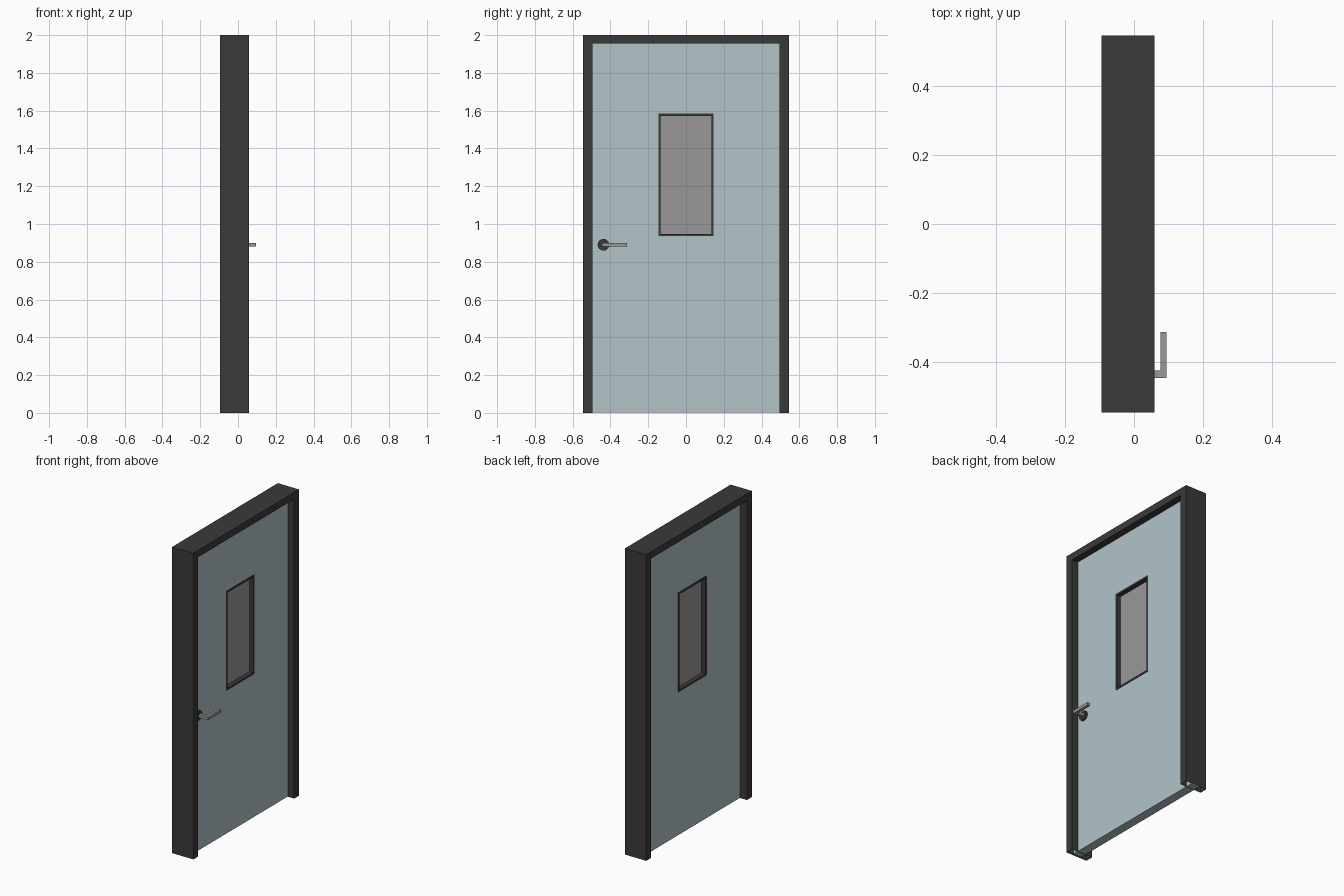
import bpy, bmesh, math
from mathutils import Matrix

if "Cube" in bpy.data.objects:
    bpy.data.objects.remove(bpy.data.objects["Cube"])


def srgb(*c):
    return tuple(((v / 255 + 0.055) / 1.055) ** 2.4 for v in c) + (1,)


def material(name, color):
    m = bpy.data.materials.new(name)
    m.diffuse_color = color
    m.use_nodes = True
    m.node_tree.nodes["Principled BSDF"].inputs["Base Color"].default_value = m.diffuse_color
    return m


DARK = material("dark grey metal", srgb(58, 58, 58))
BLUE = material("pale blue paint", srgb(178, 196, 201))
GREY = material("grey glass and steel", srgb(154, 151, 151))


def finish(name, bm, mat):
    bmesh.ops.recalc_face_normals(bm, faces=bm.faces)
    me = bpy.data.meshes.new(name)
    bm.to_mesh(me)
    bm.free()
    me.materials.append(mat)
    ob = bpy.data.objects.new(name, me)
    bpy.context.collection.objects.link(ob)
    return ob


def extrude_x(bm, polys, x0, x1):
    """Extrude connected (y, z) polygons from x0 to x1."""
    cache = {}

    def vert(p):
        if p not in cache:
            cache[p] = bm.verts.new((x0, *p))
        return cache[p]
    faces = [bm.faces.new([vert(p) for p in poly]) for poly in polys]
    ext = bmesh.ops.extrude_face_region(bm, geom=faces, use_keep_orig=True)
    vs = [g for g in ext["geom"] if isinstance(g, bmesh.types.BMVert)]
    bmesh.ops.translate(bm, verts=vs, vec=(x1 - x0, 0, 0))


def panel(name, mat, x0, x1, outer, hole=None):
    """Rectangular slab (y half width, z0, z1), optionally with a hole."""
    def corners(r):
        w, a, b = r
        return [(-w, a), (w, a), (w, b), (-w, b)]
    o = corners(outer)
    if hole:
        h = corners(hole)
        polys = [[o[i], o[(i + 1) % 4], h[(i + 1) % 4], h[i]] for i in range(4)]
    else:
        polys = [o]
    bm = bmesh.new()
    extrude_x(bm, polys, x0, x1)
    return finish(name, bm, mat)


# Frame: hollow arch, open underneath
bm = bmesh.new()
W, w, H, h = 0.545, 0.495, 2.0, 1.955
extrude_x(bm, [[(-W, 0), (-w, 0), (-w, h), (-W, H)],
               [(-W, H), (-w, h), (w, h), (W, H)],
               [(W, H), (w, h), (w, 0), (W, 0)]], -0.094, 0.059)
bmesh.ops.recalc_face_normals(bm, faces=bm.faces)
bottom = [f for f in bm.faces if max(v.co.z for v in f.verts) < 0.001]
bmesh.ops.delete(bm, geom=bottom, context='FACES_ONLY')
finish("door_frame", bm, DARK)

# Door leaf, its edges run inside the frame
XB, XF = -0.045, 0.014
panel("door_leaf", BLUE, XB, XF, (0.535, 0.002, 1.99), (0.142, 0.94, 1.58))

# Window trim and glass
panel("window_trim", DARK, XB - 0.003, XF + 0.003,
      (0.146, 0.936, 1.585), (0.135, 0.948, 1.573))
panel("window_glass", GREY, -0.019, -0.012, (0.138, 0.945, 1.576))

# Handle rosette
bm = bmesh.new()
bmesh.ops.create_cone(bm, cap_ends=True, segments=16, radius1=0.031, radius2=0.031,
                      depth=0.014,
                      matrix=Matrix.Translation((XF + 0.006, -0.437, 0.89))
                      @ Matrix.Rotation(math.pi / 2, 4, 'Y'))
finish("handle_rosette", bm, DARK)

# L-shaped lever
bm = bmesh.new()
pts = [(0.02, -0.445), (0.094, -0.445), (0.094, -0.312),
       (0.076, -0.312), (0.076, -0.424), (0.02, -0.424)]
face = bm.faces.new([bm.verts.new((x, y, 0.88)) for x, y in pts])
ext = bmesh.ops.extrude_face_region(bm, geom=[face], use_keep_orig=True)
bmesh.ops.translate(bm, vec=(0, 0, 0.02),
                    verts=[g for g in ext["geom"] if isinstance(g, bmesh.types.BMVert)])
finish("handle_lever", bm, GREY)
